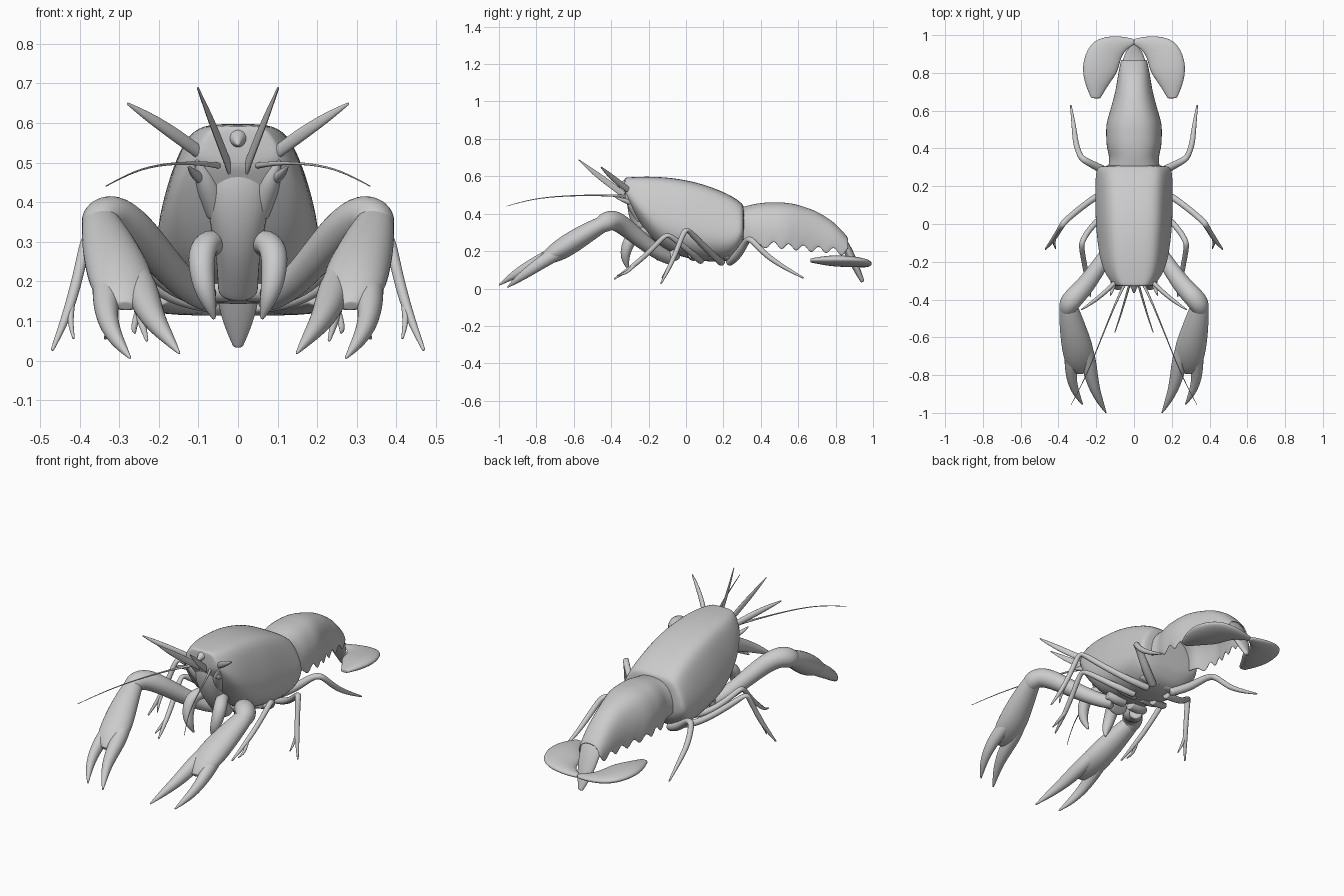
import bpy, bmesh, math
from mathutils import Vector


def skin(name, rings, closed=True, mirror=False, levels=2, thick=0):
    """Join rings of points into a smooth surface."""
    bm = bmesh.new()
    vs = [[bm.verts.new(p) for p in r] for r in rings]
    n = len(rings[0])
    for a, b in zip(vs, vs[1:]):
        for i in range(n if closed else n - 1):
            j = (i + 1) % n
            bm.faces.new((a[i], a[j], b[j], b[i]))
    if closed:
        bm.faces.new(vs[0])
        bm.faces.new(vs[-1])
    bmesh.ops.recalc_face_normals(bm, faces=bm.faces)
    me = bpy.data.meshes.new(name)
    bm.to_mesh(me)
    bm.free()
    for p in me.polygons:
        p.use_smooth = True
    ob = bpy.data.objects.new(name, me)
    bpy.context.collection.objects.link(ob)
    if mirror:
        m = ob.modifiers.new("mirror", 'MIRROR')
        m.use_mirror_merge = False
    if thick:
        ob.modifiers.new("solid", 'SOLIDIFY').thickness = thick
    s = ob.modifiers.new("smooth", 'SUBSURF')
    s.levels = s.render_levels = levels
    return ob


def limb(name, pts, mirror=True, sides=8):
    """Tapered tube; points are (x, y, z, half width[, half height])."""
    pts = [Vector((*p, p[3])[:5]) for p in pts]
    pts.insert(1, pts[0].lerp(pts[1], .06))        # tighten both ends
    pts.insert(-1, pts[-1].lerp(pts[-2], .06))
    pos = [Vector(p[:3]) for p in pts]
    rings, side = [], None
    for i, p in enumerate(pos):
        t = (pos[min(i + 1, len(pos) - 1)] - pos[max(i - 1, 0)]).normalized()
        side = t.cross(Vector((0, 0, 1))) if side is None else side - t * side.dot(t)
        side.normalize()
        up = side.cross(t)
        w, h = pts[i][3] * 1.1, pts[i][4] * 1.1
        rings.append([p + side * w * math.cos(a) + up * h * math.sin(a)
                      for a in (2 * math.pi * k / sides for k in range(sides))])
    return skin(name, rings, mirror=mirror)


# carapace: stations of (y, half width, top, bottom)
half = [(0, 0), (.36, 0), (.64, .04), (.8, .2), (.93, .4), (1.02, .62),
        (.97, .82), (.55, 1), (0, 1)]
full = half + [(-x, t) for x, t in half[-2:0:-1]]
carapace = [(-.33, .095, .59, .5), (-.322, .105, .593, .48), (-.28, .145, .596, .4),
            (-.2, .178, .599, .28), (-.1, .193, .594, .19), (0, .203, .58, .165),
            (.1, .205, .555, .145), (.2, .205, .517, .14), (.265, .203, .482, .165),
            (.298, .195, .455, .22), (.312, .165, .44, .25)]
skin("carapace", [[(x * w, y, a + (b - a) * t) for x, t in full]
                  for y, w, a, b in carapace])

# abdomen: open arch with a toothed lower edge
arch = [(0, 0), (.4, .03), (.72, .16), (.93, .4), (1.02, .68), (1, 1)]
arch = [(-x, t) for x, t in arch[:0:-1]] + arch
keys = [(.27, .14, .43, .27), (.35, .128, .45, .25), (.41, .145, .462, .24),
        (.53, .147, .463, .22), (.6, .125, .45, .215), (.7, .098, .415, .205),
        (.8, .082, .35, .2), (.87, .068, .27, .18)]


def station(y):
    for a, b in zip(keys, keys[1:]):
        if y <= b[0] + 1e-6:
            return Vector(a).lerp(Vector(b), (y - a[0]) / (b[0] - a[0]))
    return Vector(keys[-1])


rings = []
for i in range(16):
    y, w, a, b = station(.27 + i * .04)
    tooth = (.05 if i % 2 else -.05) if i > 3 else 0
    rings.append([(x * w, y, a + (b - a) * t + (tooth if t == 1 else 0))
                  for x, t in arch])
skin("abdomen", rings, closed=False, thick=.008)

# tail fan
limb("telson", [(0, .75, .35, .06, .012), (0, .82, .29, .068, .02),
                (0, .868, .2, .06, .025), (0, .91, .11, .045, .02),
                (0, .945, .035, .012, .01)], mirror=False)
limb("tail_paddle", [(0, .965, .125, .015, .01), (.07, .955, .13, .045, .018),
                     (.148, .92, .14, .098, .024), (.182, .83, .147, .1, .03),
                     (.2, .75, .15, .068, .026), (.203, .665, .15, .024, .01)])

# head, rostrum and face stalks
limb("head", [(0, -.25, .54, .08, .05), (0, -.265, .46, .09, .055),
              (0, -.255, .38, .078, .05), (0, -.21, .28, .055, .05),
              (0, -.12, .17, .05, .04)], mirror=False)
limb("rostrum", [(0, -.24, .56, .05, .03), (0, -.3, .565, .035, .03),
                 (0, -.33, .56, .02, .022), (0, -.365, .545, .004)], mirror=False)
limb("eye_stalk", [(.05, -.24, .37, .03), (.075, -.28, .44, .032),
                   (.09, -.305, .475, .02), (.105, -.325, .505, .004)])

# feelers
limb("antenna_blade", [(.07, -.28, .505, .012, .016), (.15, -.36, .565, .012, .018),
                       (.22, -.415, .612, .01, .014), (.28, -.455, .65, .003)])
limb("upper_antenna", [(.015, -.29, .47, .007, .016), (.055, -.43, .575, .005, .018),
                       (.08, -.51, .635, .004, .012), (.102, -.575, .69, .0025)])
limb("long_antenna", [(.03, -.28, .49, .01), (.1, -.42, .5, .005),
                      (.19, -.65, .497, .003), (.26, -.82, .48, .0025),
                      (.335, -.96, .44, .0015)], sides=6)
limb("mouth_blade", [(.08, -.27, .45, .016), (.11, -.33, .47, .014),
                     (.125, -.38, .49, .003)], sides=6)

# mouth limbs
limb("mouth_limb", [(.04, -.18, .29, .03), (.072, -.25, .305, .033),
                    (.095, -.295, .275, .036), (.09, -.325, .2, .03),
                    (.075, -.325, .15, .021), (.06, -.31, .105, .004)])

# claws
limb("claw_arm", [(.08, -.08, .16, .035), (.13, -.14, .185, .038), (.19, -.23, .25, .043),
                  (.26, -.33, .335, .05), (.32, -.39, .372, .055),
                  (.35, -.43, .355, .055), (.35, -.47, .33, .038)])
limb("claw_palm", [(.35, -.41, .36, .04), (.345, -.45, .343, .052, .044),
                   (.325, -.55, .285, .07, .056), (.3, -.65, .22, .083, .06),
                   (.288, -.72, .178, .08, .046), (.284, -.765, .152, .056, .03),
                   (.284, -.79, .138, .02, .012)])
limb("inner_finger", [(.265, -.62, .235, .03, .035), (.245, -.7, .185, .041, .042),
                      (.23, -.79, .14, .038, .038),
                      (.21, -.87, .1, .028, .03), (.18, -.94, .06, .018, .018),
                      (.148, -1, .018, .003)])
limb("outer_finger", [(.33, -.62, .235, .03, .035), (.33, -.7, .185, .039, .04),
                      (.335, -.78, .135, .031, .034),
                      (.325, -.85, .085, .024, .027), (.3, -.91, .042, .016, .017),
                      (.272, -.955, .006, .003)])

# walking legs
limb("front_leg", [(.06, .08, .15, .02), (.16, .05, .17, .018), (.24, -.03, .24, .015),
                   (.273, -.09, .287, .015), (.28, -.115, .285, .015),
                   (.268, -.18, .21, .013),
                   (.25, -.28, .12, .014), (.23, -.385, .05, .004)])
limb("front_leg_pincer", [(.25, -.27, .13, .01), (.265, -.32, .08, .009),
                          (.26, -.37, .07, .003)], sides=6)
limb("middle_leg", [(.06, .19, .14, .02), (.17, .17, .155, .018), (.29, .08, .24, .016),
                    (.37, .012, .315, .016), (.382, -.008, .315, .016),
                    (.398, -.035, .24, .013),
                    (.425, -.08, .13, .014), (.47, -.135, .025, .004)])
limb("middle_leg_pincer", [(.42, -.07, .15, .01), (.425, -.1, .1, .009),
                           (.415, -.13, .055, .003)], sides=6)
limb("rear_leg", [(.06, .23, .14, .022), (.15, .28, .18, .024), (.24, .325, .262, .018),
                  (.275, .345, .265, .017), (.29, .37, .24, .015), (.31, .43, .175, .015),
                  (.318, .52, .115, .012), (.335, .63, .055, .004)])
# leg sockets under the body
for i, y in enumerate((-.06, .04, .14, .22)):
    limb("leg_socket_%d" % (i + 1), [(.02, y, .18, .03), (.08, y, .175, .03),
                                     (.13, y - .01, .185, .022)])
